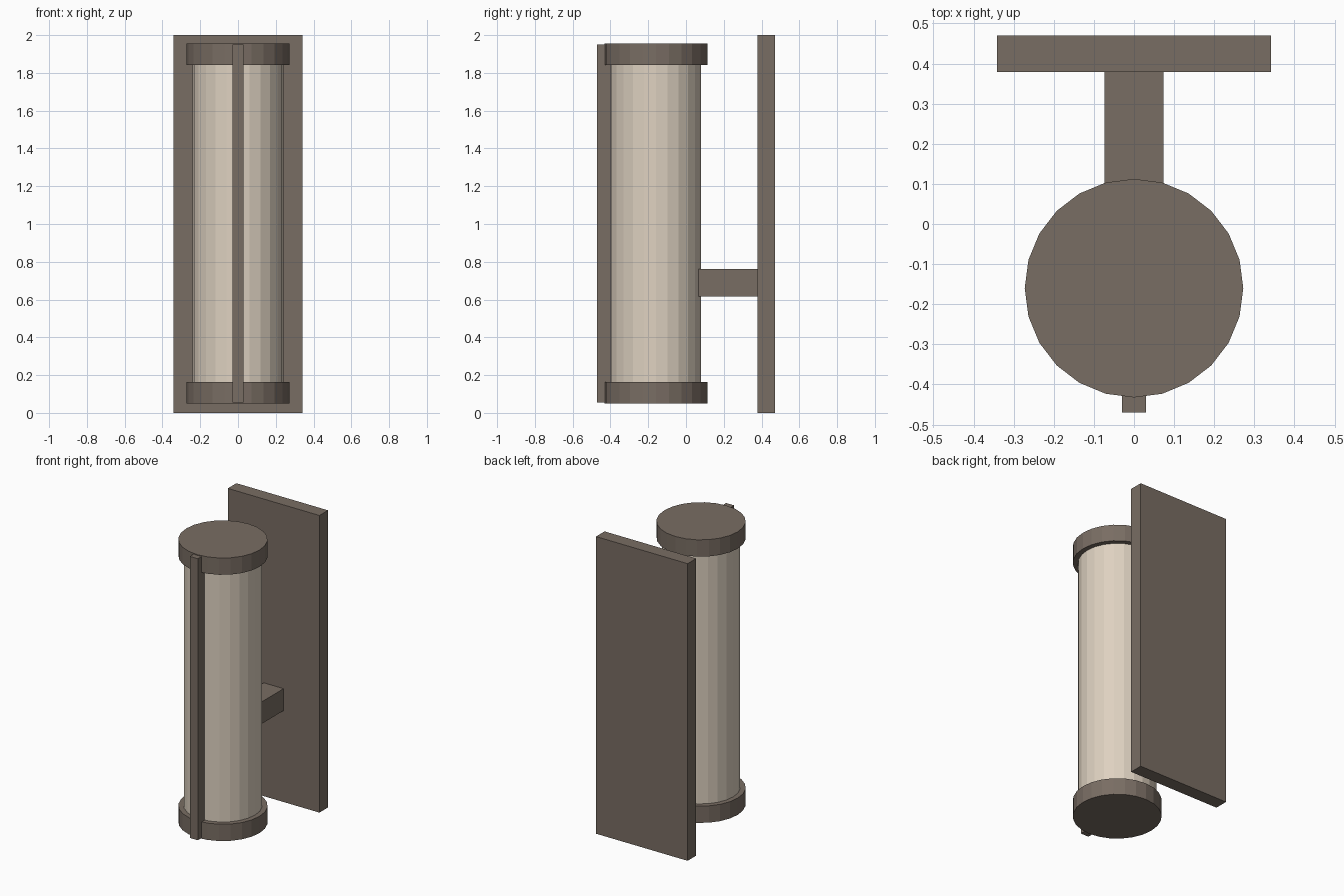
import bpy

if "Cube" in bpy.data.objects:
    bpy.data.objects.remove(bpy.data.objects["Cube"])

def material(name, color):
    m = bpy.data.materials.new(name)
    m.diffuse_color = (*color, 1)
    m.use_nodes = True
    m.node_tree.nodes["Principled BSDF"].inputs["Base Color"].default_value = m.diffuse_color
    return m

bronze = material("bronze", (0.19, 0.153, 0.125))
cream = material("cream glass", (0.73, 0.64, 0.53))

AXIS_Y = -0.16  # centre line of the lamp cylinder

def finish(name, mat):
    ob = bpy.context.object
    ob.name = name
    ob.data.materials.append(mat)
    return ob

def box(name, x, y, z, mat):
    """Box from (min, max) ranges on each axis."""
    r = (x, y, z)
    bpy.ops.mesh.primitive_cube_add(size=1, location=[(a + b) / 2 for a, b in r])
    bpy.context.object.scale = [b - a for a, b in r]
    bpy.ops.object.transform_apply(location=False, rotation=False, scale=True)
    return finish(name, mat)

def drum(name, radius, z0, z1, mat):
    bpy.ops.mesh.primitive_cylinder_add(vertices=24, radius=radius, depth=z1 - z0,
                                        location=(0, AXIS_Y, (z0 + z1) / 2))
    return finish(name, mat)

# Wall plate and the arm that carries the lamp
box("wall_plate", (-0.341, 0.341), (0.379, 0.47), (0, 2), bronze)
box("support_arm", (-0.074, 0.074), (0.065, 0.379), (0.615, 0.763), bronze)

# Glass shade between two end caps
drum("glass_shade", 0.24, 0.16, 1.845, cream)
drum("bottom_cap", 0.2725, 0.05, 0.163, bronze)
drum("top_cap", 0.2725, 1.842, 1.955, bronze)

# Slim vertical bar along the front
box("front_bar", (-0.03, 0.03), (-0.47, -0.398), (0.055, 1.95), bronze)
